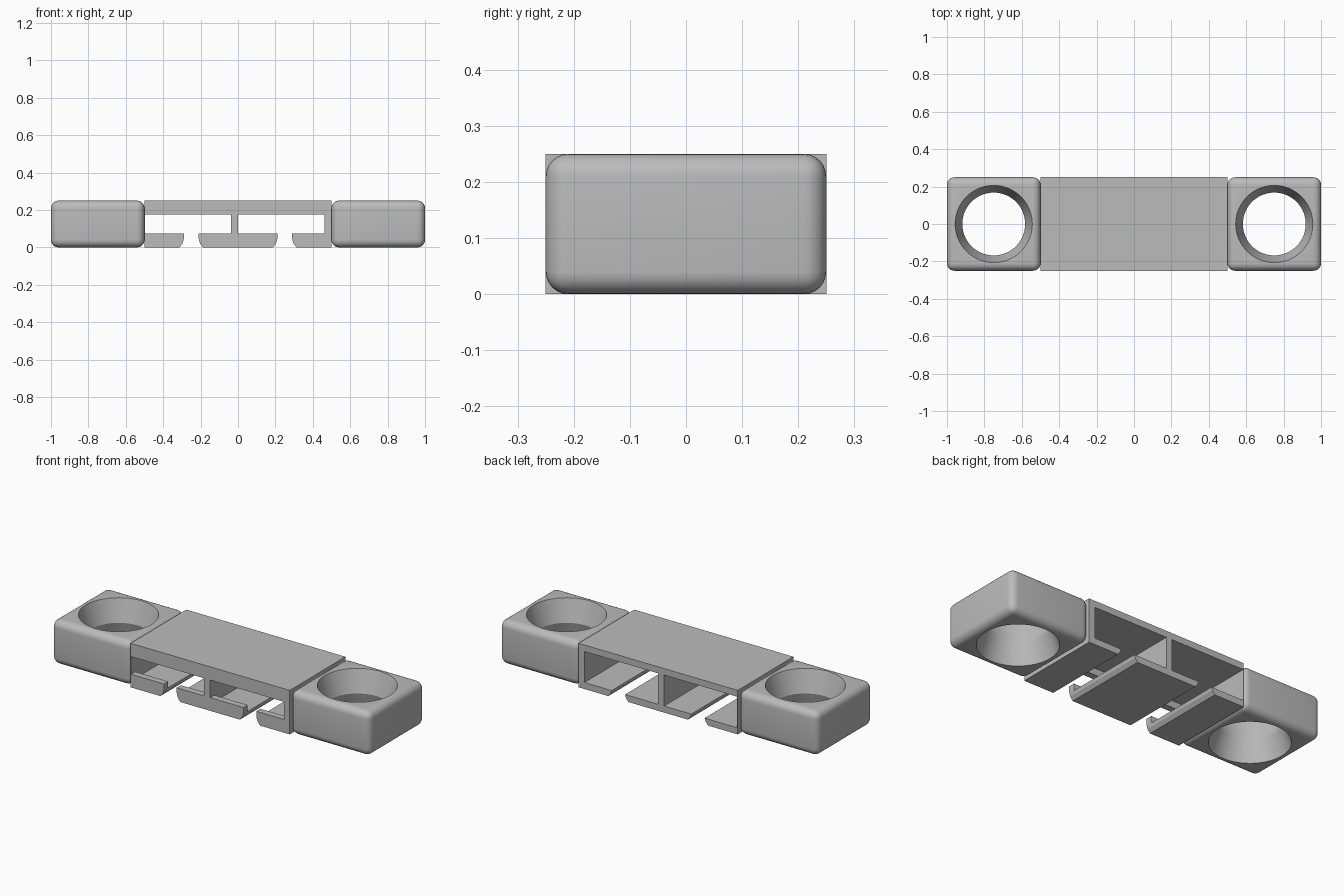
import bpy, bmesh, math

old = bpy.data.objects.get("Cube")
if old:
    bpy.data.objects.remove(old, do_unlink=True)

# Single grey plastic
grey = bpy.data.materials.new("light_grey")
grey.use_nodes = True
COLOUR = (0.5, 0.5, 0.5, 1)
grey.diffuse_color = COLOUR
next(n for n in grey.node_tree.nodes if n.type == 'BSDF_PRINCIPLED').inputs["Base Color"].default_value = COLOUR


def make_object(name, bm):
    bmesh.ops.recalc_face_normals(bm, faces=bm.faces)
    mesh = bpy.data.meshes.new(name)
    bm.to_mesh(mesh)
    bm.free()
    mesh.materials.append(grey)
    obj = bpy.data.objects.new(name, mesh)
    bpy.context.collection.objects.link(obj)
    return obj


def prism(name, profile, y0, y1):
    """Extrude an x-z profile from y0 to y1."""
    bm = bmesh.new()
    face = bm.faces.new([bm.verts.new((x, y0, z)) for x, z in profile])
    new = bmesh.ops.extrude_face_region(bm, geom=[face])["geom"]
    bmesh.ops.translate(bm, verts=[v for v in new if isinstance(v, bmesh.types.BMVert)],
                        vec=(0, y1 - y0, 0))
    return make_object(name, bm)


def box(name, x0, x1, y0, y1, z0, z1):
    return prism(name, [(x0, z0), (x1, z0), (x1, z1), (x0, z1)], y0, y1)


def cut(target, cutter):
    cutter.hide_render = True
    mod = target.modifiers.new("cut", 'BOOLEAN')
    mod.operation = 'DIFFERENCE'
    mod.solver = 'EXACT'
    mod.object = cutter
    bpy.context.view_layer.objects.active = target
    bpy.ops.object.modifier_apply(modifier=mod.name)
    bpy.data.objects.remove(cutter, do_unlink=True)


D, H = 0.25, 0.25        # half depth, height
WALL, LIP = 0.037, 0.075  # wall thickness, height of the front lips

# Centre tray: two hollow bays, open at the back, lipped at the front
tray = box("centre_tray", -0.5, 0.5, -D, D, 0, H)
for x0, x1 in ((-0.497, -WALL), (0, 0.5 - WALL)):
    cut(tray, box("pocket", x0, x1, -D + WALL, D + 0.1, WALL, H - WALL))
    cut(tray, box("window", x0, x1, -D - 0.1, 0, LIP, H - LIP))

# Slots with flared lower edges split the floor into three feet
half_slot = [(0.04, 0.1), (0.04, 0.045), (0.047, 0.02), (0.063, 0), (0.063, -0.1)]
slot = half_slot + [(-x, z) for x, z in reversed(half_slot)]
for side in (-1, 1):
    cut(tray, prism("slot", [(x + side * 0.25, z) for x, z in slot], -D - 0.1, D + 0.1))


def waisted_cutter(cx):
    """Round cutter, widest at both ends and narrow at mid height."""
    bm = bmesh.new()
    rings = []
    for z, r in ((-0.025, 0.214), (H / 2, 0.168), (H + 0.025, 0.214)):
        rings.append([bm.verts.new((cx + r * math.cos(a), r * math.sin(a), z))
                      for a in (math.tau * i / 64 for i in range(64))])
    for low, high in zip(rings, rings[1:]):
        for i in range(64):
            j = (i + 1) % 64
            bm.faces.new((low[i], low[j], high[j], high[i]))
    bm.faces.new(rings[0])
    bm.faces.new(rings[-1])
    return make_object("hole_cutter", bm)


# Rounded end blocks with waisted through holes
for name, cx in (("right_end_block", -0.75), ("left_end_block", 0.75)):
    bm = bmesh.new()
    bmesh.ops.create_cube(bm, size=1)
    bmesh.ops.scale(bm, vec=(0.5, 2 * D, H), verts=bm.verts)
    bmesh.ops.translate(bm, vec=(cx, 0, H / 2), verts=bm.verts)
    bmesh.ops.bevel(bm, geom=bm.edges[:], offset=0.04, segments=6, profile=0.5,
                    affect='EDGES')
    block = make_object(name, bm)
    cut(block, waisted_cutter(cx))
    bpy.ops.object.select_all(action='DESELECT')
    block.select_set(True)
    bpy.context.view_layer.objects.active = block
    bpy.ops.object.shade_smooth_by_angle(angle=math.radians(25))
